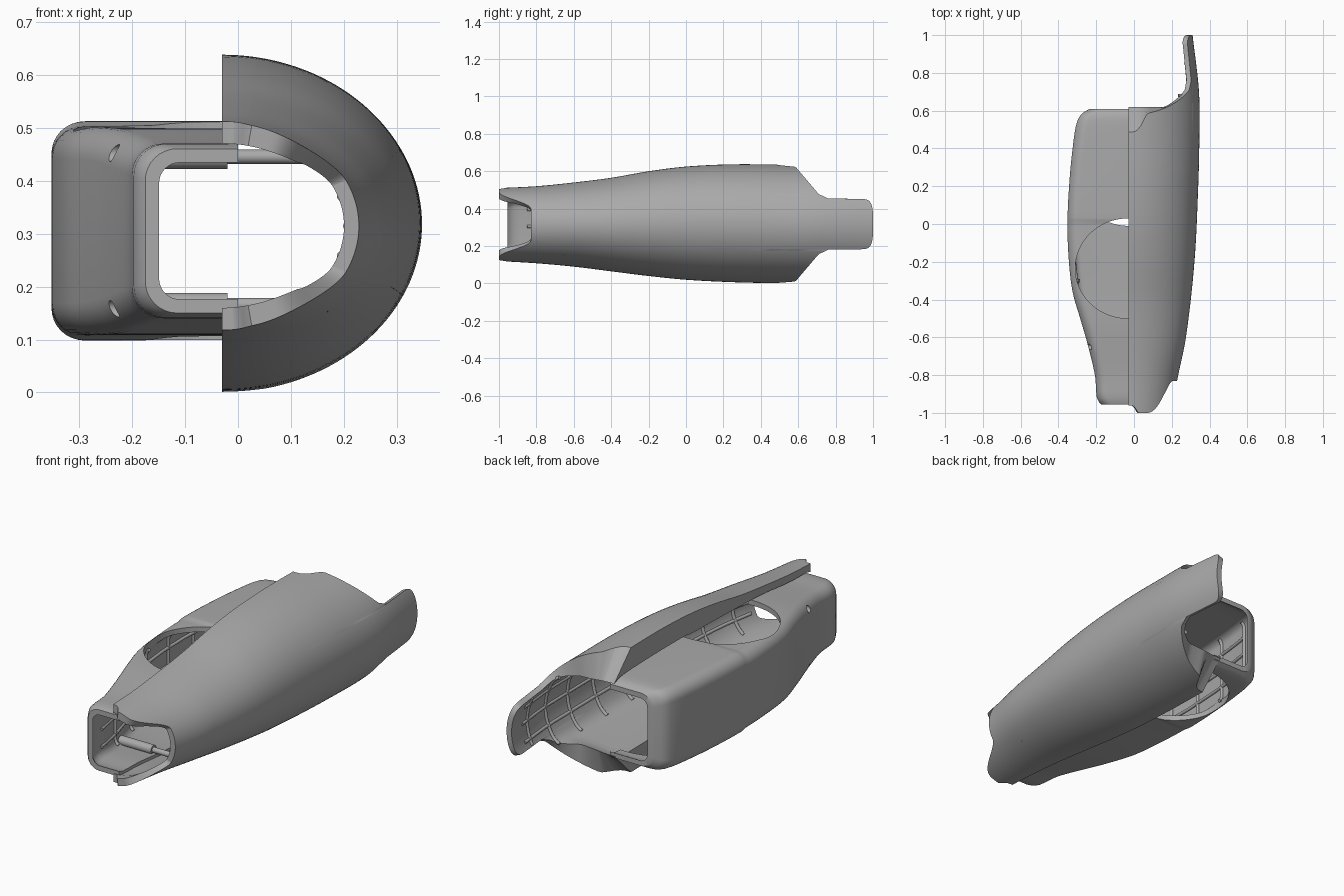
import bpy, bmesh, math
from mathutils import Vector

old = bpy.data.objects.get("Cube")
if old:
    bpy.data.objects.remove(old, do_unlink=True)

grey = bpy.data.materials.new("plain grey")
grey.use_nodes = True
colour = (0.4, 0.4, 0.4, 1)
grey.diffuse_color = colour
grey.node_tree.nodes["Principled BSDF"].inputs["Base Color"].default_value = colour

SEAM = -0.03   # x of the joint between the two halves
MID = 0.305    # height of the box centre line


def curve_value(table, y):
    """Smooth interpolation through (y, value) pairs."""
    if y <= table[0][0]:
        return table[0][1]
    if y >= table[-1][0]:
        return table[-1][1]
    i = max(k for k in range(len(table) - 1) if table[k][0] <= y)

    def slope(k):
        p, q = table[max(k - 1, 0)], table[min(k + 1, len(table) - 1)]
        return (q[1] - p[1]) / (q[0] - p[0])
    (y0, v0), (y1, v1) = table[i], table[i + 1]
    h = y1 - y0
    u = (y - y0) / h
    return (v0 * (1 + 2 * u) * (1 - u) ** 2 + v1 * u * u * (3 - 2 * u)
            + h * slope(i) * u * (1 - u) ** 2 - h * slope(i + 1) * u * u * (1 - u))


def ease(u):
    u = min(max(u, 0), 1)
    return u * u * (3 - 2 * u)


def finish(obj):
    obj.data.materials.append(grey)
    bpy.ops.object.select_all(action='DESELECT')
    obj.select_set(True)
    bpy.context.view_layer.objects.active = obj
    bpy.ops.object.shade_smooth_by_angle(angle=math.radians(35))


def loft(name, loops):
    """Skin a row of closed loops and cap both ends."""
    bm = bmesh.new()
    rows = [[bm.verts.new(p) for p in loop] for loop in loops]
    n = len(rows[0])
    for r0, r1 in zip(rows, rows[1:]):
        for i in range(n):
            j = (i + 1) % n
            bm.faces.new((r0[i], r0[j], r1[j], r1[i]))
    half = n // 2
    for row in (rows[0], rows[-1]):
        for i in range(half - 1):
            bm.faces.new((row[i], row[i + 1], row[n - 2 - i], row[n - 1 - i]))
    bmesh.ops.recalc_face_normals(bm, faces=bm.faces)
    mesh = bpy.data.meshes.new(name)
    bm.to_mesh(mesh)
    bm.free()
    obj = bpy.data.objects.new(name, mesh)
    bpy.context.collection.objects.link(obj)
    return obj


# Outlines of the curved half and the box half along the length
WIDTH = [(-1, .23), (-.82, .26), (-.6, .305), (-.2, .35), (.2, .37), (.45, .376), (.7, .374), (1, .34)]
TOP = [(-1, .51), (-.8, .52), (-.6, .54), (-.4, .565), (-.2, .6), (0, .625), (.25, .637), (.55, .635)]
BOTTOM = [(-1, .12), (-.8, .108), (-.6, .09), (-.4, .065), (-.2, .04), (0, .02), (.25, .007), (.55, 0)]
BOX_SIDE = [(-.955, -.175), (-.93, -.195), (-.8, -.207), (-.62, -.25), (-.5, -.285), (-.35, -.327),
            (-.15, -.348), (.03, -.352), (.25, -.34), (.4, -.325), (.53, -.305), (.58, -.28), (.61, -.235)]
BOX_HALF = [(-.955, .155), (-.93, .163), (-.8, .167), (-.5, .193), (0, .199), (.03, .206),
            (.53, .206), (.58, .2), (.61, .185)]


def shell_point(t, y, inner):
    s, a = math.sin(t), curve_value(WIDTH, y)
    hi, lo = curve_value(TOP, y), curve_value(BOTTOM, y)
    b, zc = (hi - lo) / 2, (hi + lo) / 2
    if inner:
        a -= 0.028
        edge = max(b - curve_value(BOX_HALF, y), 0.025)
        b -= 0.026 + ease((abs(s) - 0.45) / 0.55) * (edge - 0.026)
    return Vector((SEAM + a * math.cos(t), y, zc + b * s))


def shell_front(s):
    return -0.83 - 0.17 * ease((s - 0.42) / 0.48) + 0.04 * ease((s - 0.97) / 0.03)


def shell_rear(s, inner):
    if s <= 0.425:
        return 0.92 + 0.08 * max(0, 1 - (s / 0.425) ** 4) ** 0.25
    flare = 0.73 + 0.03 * (1 - ease((s - 0.43) / 0.08)) - 0.27 * (s - 0.43)
    if inner:
        return max(flare, 0.62)
    return flare - 0.09 * ease((s - 0.96) / 0.04)


# Curved half: half-round shell with a notched front and a rear tab
angles = {math.radians(k * 2.5) for k in range(37)}
for s in (0.3, 0.36, 0.4, 0.415, 0.425, 0.43, 0.97, 0.985, 0.995):
    angles.add(math.asin(s))
angles = sorted({-t for t in angles} | angles)
loops = []
STEPS = 44
for t in angles:
    s = abs(math.sin(t))
    loop = []
    for inner in (False, True):
        y0, y1 = shell_front(s), shell_rear(s, inner)
        line = [shell_point(t, y0 + (y1 - y0) * k / STEPS, inner) for k in range(STEPS + 1)]
        loop += line[::-1] if inner else line
    loops.append(loop)
finish(loft("curved_shell", loops))


def box_path(y, inset):
    """Open C section, running from the top seam to the bottom seam."""
    x = curve_value(BOX_SIDE, y) + inset
    h = curve_value(BOX_HALF, y) - inset
    r = 0.06 - inset * 0.8
    pts = [Vector((0, y, MID + h))]
    for sign in (1, -1):
        arc = []
        for k in range(9):
            q = math.radians(90 - k * 11.25)
            arc.append(Vector((x + r - r * math.cos(q), y, MID + sign * (h - r + r * math.sin(q)))))
        pts += arc if sign > 0 else arc[::-1]
    pts.append(Vector((0, y, MID - h)))
    return pts


# Box half: rounded channel that narrows towards the front
stations = sorted({-.955 + k * .035 for k in range(43)} | {-.945, 0, .03, .55, .565, .58, .59, .6, .605, .61})
box = loft("box_shell", [box_path(y, 0) + box_path(y, 0.026)[::-1] for y in stations])
finish(box)


def cut(name, centre, radius, depth, scale=(1, 1, 1), turn=0):
    bpy.ops.mesh.primitive_cylinder_add(vertices=64, radius=radius, depth=depth,
                                        location=centre, rotation=(0, turn, 0))
    tool = bpy.context.object
    tool.name = name
    tool.scale = scale
    tool.hide_render = True
    tool.hide_set(True)
    tool.display_type = 'WIRE'
    mod = box.modifiers.new(name, 'BOOLEAN')
    mod.operation = 'DIFFERENCE'
    mod.solver = 'EXACT'
    mod.object = tool


# Round openings: one in the top near the front, one in the bottom near the rear
cut("top_opening_cutter", (SEAM, -.235, MID + .2), .265, .2, (1.06, 1, 1))
cut("bottom_opening_cutter", (SEAM, .26, MID - .2), .27, .2, (1.02, 1, 1))
for z in (.452, .158):
    cut("screw_hole_cutter", (-.3, -.65, z), .016, .2, turn=math.pi / 2)


def rod(name, points, radius):
    data = bpy.data.curves.new(name, 'CURVE')
    data.dimensions = '3D'
    data.bevel_depth = radius
    data.bevel_resolution = 3
    data.use_fill_caps = True
    line = data.splines.new('POLY')
    line.points.add(len(points) - 1)
    for p, q in zip(line.points, points):
        p.co = (*q, 1)
    obj = bpy.data.objects.new(name, data)
    bpy.context.collection.objects.link(obj)
    data.materials.append(grey)


# Screw posts across the front, thick then thin
for z in (.445, .165):
    rod("screw_post", [(-.205, -.65, z), (-.02, -.65, z)], .024)
    rod("screw_pin", [(-.02, -.65, z), (.17, -.65, z)], .014)

# Inner ribs: hoops and lengthwise bars on both halves
for y in (-.7, -.5, -.3, -.1, .1, .3, .5, .68, .85):
    limit = 24 if y > .7 else 40
    rod("shell_hoop_rib", [shell_point(math.radians(limit * k / 10), y, True) for k in range(-10, 11)], .009)
    if y < .55:
        rod("box_hoop_rib", box_path(y, .028)[4:16], .009)
for k in (-1, 0, 1):
    t = math.radians(k * 18)
    rod("shell_long_rib", [shell_point(t, -.8 + i * .085, True) for i in range(21)], .008)
    rod("box_long_rib", [(curve_value(BOX_SIDE, y) + .028, y, MID + k * .09)
                         for y in (-.85, -.7, -.5, -.35, -.15, .03, .25, .4, .5)], .008)
